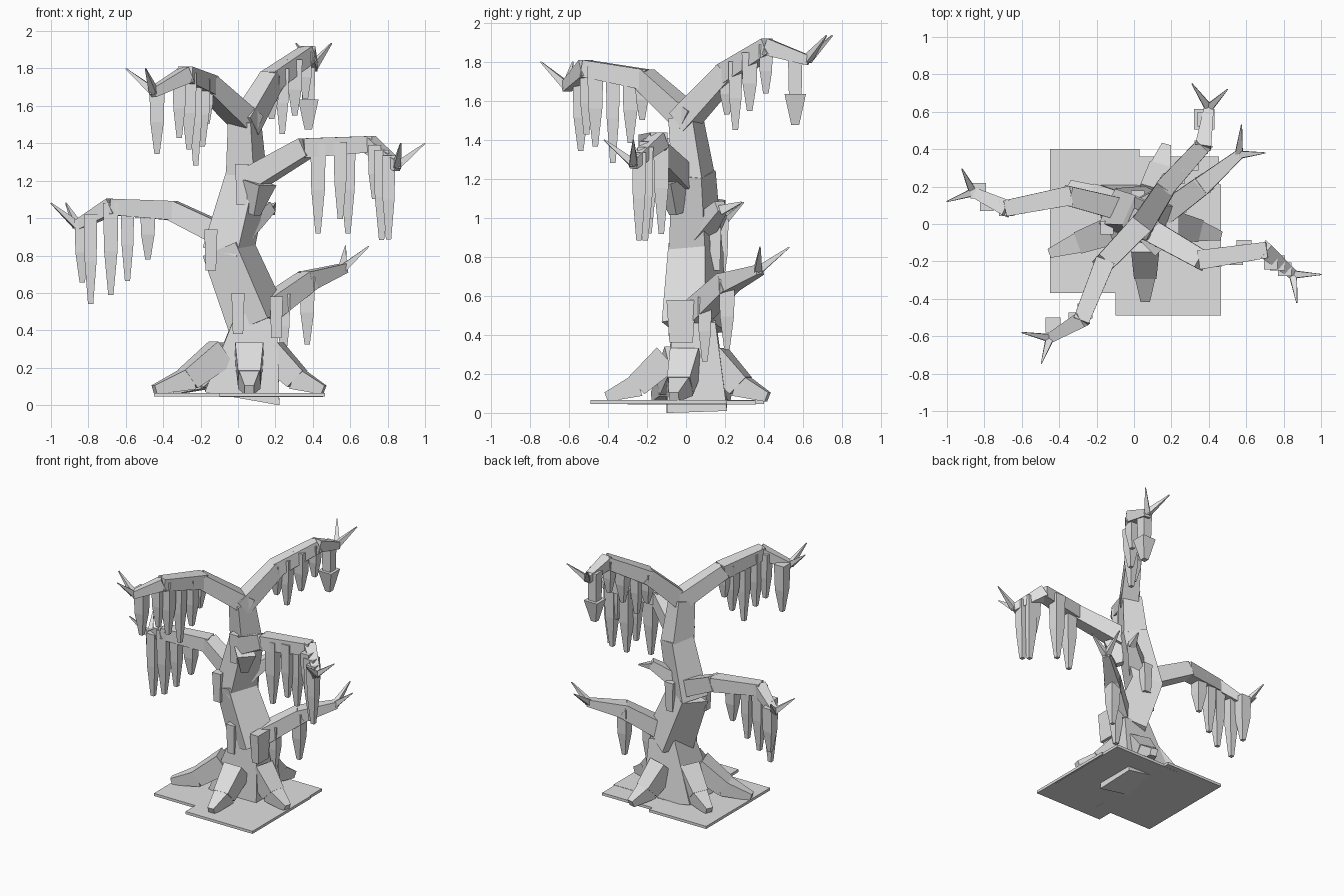
import bpy, bmesh, math
from mathutils import Vector as V

if "Cube" in bpy.data.objects:
    bpy.data.objects.remove(bpy.data.objects["Cube"])

grey = bpy.data.materials.new("weathered grey")
grey.diffuse_color = (0.75, 0.75, 0.75, 1)
grey.use_nodes = True
grey.node_tree.nodes["Principled BSDF"].inputs["Base Color"].default_value = grey.diffuse_color
CORNERS = ((-1, -1), (1, -1), (1, 1), (-1, 1))
UP = V((0, 0, 1))


def make(name, bm):
    bmesh.ops.recalc_face_normals(bm, faces=bm.faces)
    me = bpy.data.meshes.new(name)
    bm.to_mesh(me)
    bm.free()
    me.materials.append(grey)
    bpy.context.collection.objects.link(bpy.data.objects.new(name, me))


def loft(bm, rings):
    """Skin a list of four-point rings and cap both ends."""
    vs = [[bm.verts.new(p) for p in r] for r in rings]
    for a, b in zip(vs, vs[1:]):
        for i in range(4):
            j = (i + 1) % 4
            bm.faces.new((a[i], a[j], b[j], b[i]))
    bm.faces.new(vs[0][::-1])
    bm.faces.new(vs[-1])


def beam(bm, p0, p1, w0, w1, side=None, over=0.0, h0=None):
    """Tapered square beam between two points, overshooting both ends."""
    p0, p1 = V(p0), V(p1)
    d = (p1 - p0).normalized()
    s = side or d.cross(UP)
    s = (s - d * s.dot(d)).normalized()
    u = s.cross(d)
    loft(bm, [[p + s * (w / 2 * a) + u * (h / 2 * b) for a, b in CORNERS]
              for p, w, h in ((p0 - d * over, w0, h0 or w0), (p1 + d * over, w1, w1))])


def square(p, z, w, w2=None):
    return [V((p[0] + a * w / 2, p[1] + b * (w2 or w) / 2, z)) for a, b in CORNERS]


def along(pts, t):
    i = min(int(t), len(pts) - 2)
    return V(pts[i]).lerp(V(pts[i + 1]), t - i)


# Trunk: wide leaning foot, then three overlapping blocks that twist as they rise
joints = [(0.10, 0.04, 0.46), (-0.05, 0.05, 0.83), (0.045, 0.038, 1.21), (0.035, 0.0, 1.5)]
bm = bmesh.new()
beam(bm, (0.022, 0.055, 0.04), (0.1, 0.04, 0.48), 0.405, 0.22, V((1, 0, 0)), h0=0.31)
for i in range(3):
    yaw = math.radians(-25)
    w = 0.245 - 0.038 * i
    beam(bm, joints[i], joints[i + 1], w, w - 0.035,
         V((math.cos(yaw), math.sin(yaw), 0)), 0.02)
make("trunk", bm)

# Roots: buttresses given by heading and reach
bm = bmesh.new()
c = V((0.06, 0.03, 0))
for deg, reach in ((200, 0.53), (270, 0.43), (347, 0.40), (74, 0.395), (156, 0.43)):
    r = V((math.cos(math.radians(deg)), math.sin(math.radians(deg)), 0)) * reach
    mid = c + r * 0.66 + UP * 0.14
    beam(bm, c + r * 0.3 + UP * 0.28, mid, 0.15, 0.12)
    beam(bm, mid, c + r + UP * 0.085, 0.12, 0.05, over=0.01)
make("roots", bm)

# Base plates
bm = bmesh.new()
for x0, x1, y0, y1, z in ((-0.45, 0.03, -0.37, 0.40, 0.045),
                          (-0.10, 0.465, -0.49, 0.21, 0.046),
                          (-0.10, 0.455, -0.30, 0.36, 0.044)):
    mid = ((x0 + x1) / 2, (y0 + y1) / 2)
    loft(bm, [square(mid, h, x1 - x0, y1 - y0) for h in (z, z + 0.02)])
make("base_plates", bm)


def branch(name, pts, tips, moss):
    """Jointed branch, two end twigs, and moss as (position along, length, y shift)."""
    bm = bmesh.new()
    w = 0.125
    for a, b in zip(pts, pts[1:]):
        nw = 0.05 if b == pts[-1] else w * 0.83
        beam(bm, a, b, w, nw, over=0.012)
        w = nw
    make(name + "_branch", bm)
    bm = bmesh.new()
    for t in tips:
        beam(bm, pts[-1], t, 0.042, 0.006)
    make(name + "_twigs", bm)
    bm = bmesh.new()
    for i, (t, length, dy) in enumerate(moss):
        p = along(pts, t) + V((0, dy, 0))
        k = 0.082 - 0.01 * (i % 2)
        loft(bm, [square(p, p.z - length, 0.028), square(p, p.z - length / 2, k * 0.88),
                  square(p, p.z + 0.02, k)])
    make(name + "_moss", bm)


branch("upper_left",
       [(0.06, 0.02, 1.5), (-0.16, -0.21, 1.71), (-0.28, -0.51, 1.765), (-0.45, -0.61, 1.675)],
       [(-0.6, -0.58, 1.8), (-0.495, -0.745, 1.8)],
       [(2.9, 0.34, 0.06), (2.2, 0.32, 0.02), (1.85, 0.39, 0), (1.55, 0.46, 0),
        (1.25, 0.34, 0), (1.05, 0.21, 0)])
upper = [(0.04, -0.01, 1.5), (0.18, 0.21, 1.74), (0.37, 0.42, 1.875), (0.4, 0.62, 1.81)]
branch("upper_right", upper, [(0.5, 0.72, 1.935), (0.31, 0.75, 1.935)],
       [(1.0, 0.21, 0), (1.3, 0.33, -0.02), (1.65, 0.28, -0.02), (1.95, 0.23, 0)])
branch("middle_right",
       [(0.08, -0.03, 1.21), (0.36, -0.19, 1.375), (0.7, -0.14, 1.395), (0.85, -0.27, 1.28)],
       [(1.0, -0.27, 1.4), (0.87, -0.42, 1.4)],
       [(1.2, 0.46, -0.01), (1.55, 0.39, -0.02), (1.67, 0.47, 0.03), (2.2, 0.27, -0.04),
        (2.45, 0.46, -0.01), (2.7, 0.43, -0.01)])
branch("middle_left",
       [(0.0, 0.06, 0.87), (-0.35, 0.15, 1.04), (-0.68, 0.085, 1.06), (-0.86, 0.17, 0.96)],
       [(-1.0, 0.12, 1.08), (-0.92, 0.295, 1.08)],
       [(2.85, 0.32, 0.02), (2.6, 0.46, -0.03), (2.0, 0.47, 0), (1.73, 0.39, 0), (1.4, 0.27, 0)])
branch("lower_right", [(0.14, 0.04, 0.5), (0.37, 0.21, 0.665), (0.56, 0.37, 0.73)],
       [(0.575, 0.53, 0.85), (0.7, 0.38, 0.85)], [(1.0, 0.34, 0), (0.45, 0.31, -0.02)])

# Flared moss tassel near the upper right branch end
bm = bmesh.new()
p = along(upper, 2.7) - V((0.015, 0, 0))
loft(bm, [square(p, 1.475, 0.04), square(p, 1.635, 0.11)])
loft(bm, [square(p, 1.62, 0.065), square(p, 1.85, 0.075)])
make("flared_moss", bm)

# Bark patches standing against the trunk
bm = bmesh.new()
for x, y, z, depth in ((-0.145, -0.02, 0.72, 0.07), (0.0, -0.06, 0.38, 0.07),
                       (0.205, -0.025, 0.36, 0.15), (0.02, -0.055, 1.07, 0.06),
                       (0.02, 0.15, 0.73, 0.06)):
    loft(bm, [square((x, y), z, 0.055, depth * 0.8), square((x, y), z + 0.22, 0.07, depth)])
make("bark_patches", bm)

# Knot below the right branch and a broken stub behind
bm = bmesh.new()
beam(bm, (0.115, -0.08, 1.19), (0.085, -0.05, 1.02), 0.13, 0.05)
beam(bm, (0.0, 0.06, 0.92), (0.17, 0.18, 1.06), 0.12, 0.06)
beam(bm, (0.17, 0.18, 1.04), (0.2, 0.285, 1.08), 0.05, 0.008)
make("trunk_stubs", bm)
